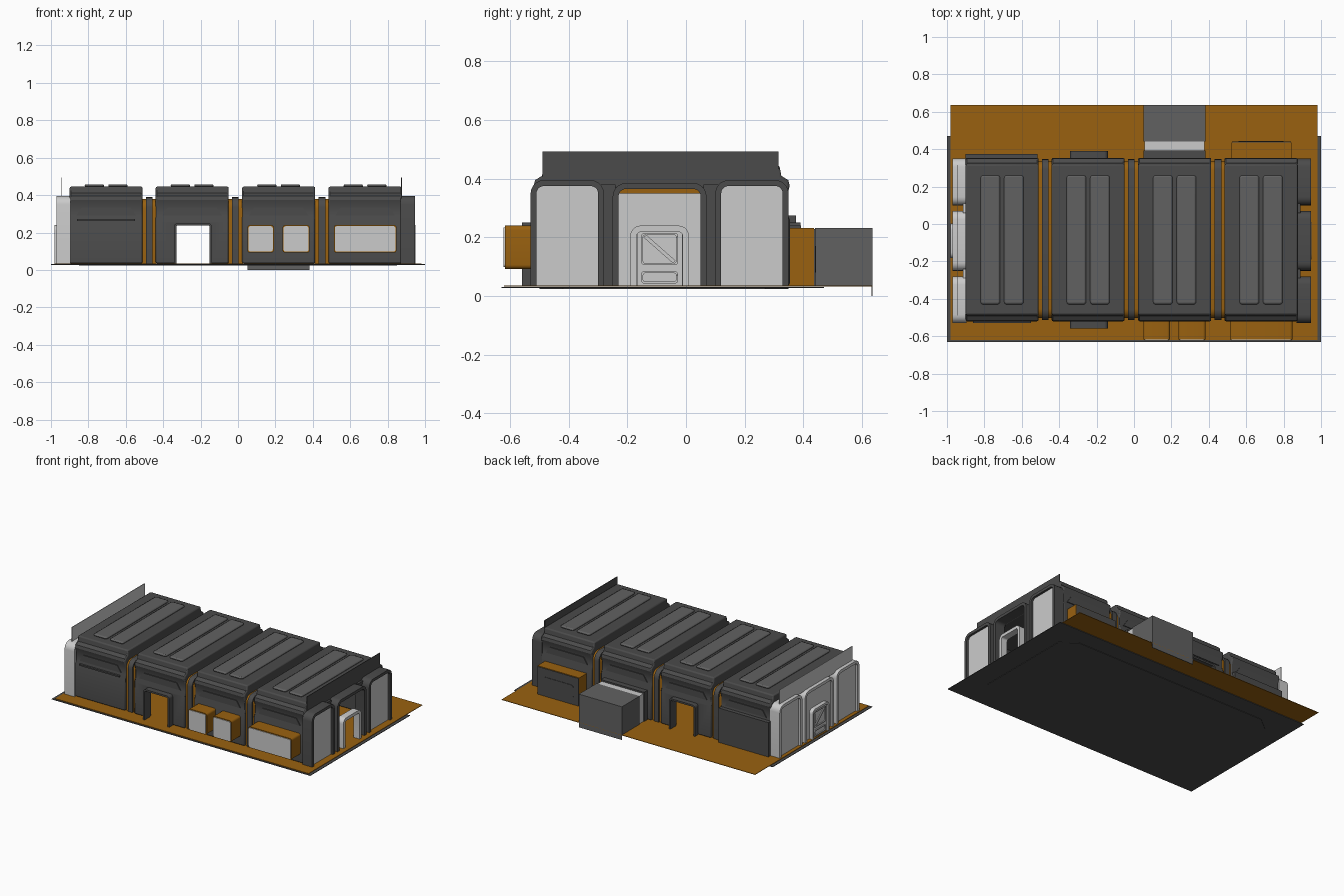
import bpy, bmesh, math

if "Cube" in bpy.data.objects:
    bpy.data.objects.remove(bpy.data.objects["Cube"])

YC = -0.083   # centre line of the building in y
Z0 = 0.035    # floor level


def material(name, rgb):
    m = bpy.data.materials.new(name)
    m.diffuse_color = (*rgb, 1)
    m.use_nodes = True
    m.node_tree.nodes["Principled BSDF"].inputs["Base Color"].default_value = m.diffuse_color
    return m


DARK = material("dark_grey", (0.07, 0.07, 0.07))
MID = material("mid_grey", (0.12, 0.12, 0.12))
ORANGE = material("orange", (0.32, 0.12, 0.005))
LIGHT = None


def prism(name, pts, axis, a, b, mat=None):
    """Extrude a 2D outline along an axis from a to b."""
    put = {'x': lambda p, t: (t, p[0], p[1]),
           'y': lambda p, t: (p[0], t, p[1]),
           'z': lambda p, t: (p[0], p[1], t)}[axis]
    bm = bmesh.new()
    lo = [bm.verts.new(put(p, a)) for p in pts]
    hi = [bm.verts.new(put(p, b)) for p in pts]
    bm.faces.new(lo)
    bm.faces.new(hi[::-1])
    for i in range(len(pts)):
        j = (i + 1) % len(pts)
        bm.faces.new((lo[i], lo[j], hi[j], hi[i]))
    bmesh.ops.recalc_face_normals(bm, faces=bm.faces)
    me = bpy.data.meshes.new(name)
    bm.to_mesh(me)
    bm.free()
    ob = bpy.data.objects.new(name, me)
    bpy.context.collection.objects.link(ob)
    if mat:
        me.materials.append(mat)
    return ob


def box(name, x0, x1, y0, y1, z0, z1, mat=None):
    return prism(name, [(x0, y0), (x1, y0), (x1, y1), (x0, y1)], 'z', z0, z1, mat)


def corner(cx, cy, r, start, n=5):
    """Quarter circle, counter-clockwise from the start angle in degrees."""
    return [(cx + r * math.cos(math.radians(start + 90 * i / n)),
             cy + r * math.sin(math.radians(start + 90 * i / n))) for i in range(n + 1)]


def rounded(u0, u1, v0, v1, r):
    return (corner(u1 - r, v1 - r, r, 0) + corner(u0 + r, v1 - r, r, 90)
            + corner(u0 + r, v0 + r, r, 180) + corner(u1 - r, v0 + r, r, 270))


def hoop(u0, u1, top, r):
    return ([(u1, Z0)] + corner(u1 - r, top - r, r, 0)
            + corner(u0 + r, top - r, r, 90) + [(u0, Z0)])


def arch(name, axis, a, b, u0, u1, top, t, r, mat=None):
    """Upside-down U with rounded shoulders and wall thickness t."""
    inner = hoop(u0 + t, u1 - t, top - t, max(r - t, 0.008))
    return prism(name, hoop(u0, u1, top, r) + inner[::-1], axis, a, b, mat)


def bevel(ob, w):
    m = ob.modifiers.new("bevel", 'BEVEL')
    m.width, m.segments = w, 2
    m.limit_method, m.angle_limit = 'ANGLE', math.radians(50)


# floor plates
box("base_plate", -1, 1, -0.63, 0.47, 0.027, 0.031, DARK)
box("floor_plate", -0.98, 0.98, -0.62, 0.637, 0.0315, Z0, ORANGE)
prism("underside_panel", [(-0.85, -0.42), (-0.75, -0.5), (0.75, -0.5), (0.85, -0.42),
                          (0.85, 0.27), (0.75, 0.35), (-0.75, 0.35), (-0.85, 0.27)],
      'z', 0.024, 0.028, DARK)

# four hollow hull modules
half = [(0.437, Z0), (0.437, 0.26), (0.426, 0.285), (0.426, 0.34),
        (0.437, 0.375), (0.432, 0.395), (0.408, 0.41), (0.402, 0.445)]
half_in = [(0.40, Z0), (0.40, 0.34), (0.37, 0.365)]
outline = ([(YC + y, z) for y, z in half] + [(YC - y, z) for y, z in half[::-1]]
           + [(YC - y, z) for y, z in half_in] + [(YC + y, z) for y, z in half_in[::-1]])
modules = [(-0.90, -0.51), (-0.44, -0.05), (0.022, 0.413), (0.484, 0.875)]
for i, (x0, x1) in enumerate(modules):
    hull = prism(f"hull_module_{i}", outline, 'x', x0, x1, DARK)
    if i == 1:   # doorway through both walls
        cut = box("doorway_cutter", -0.33, -0.152, -0.7, 0.6, 0.0, 0.24)
        cut.hide_render = True
        m = hull.modifiers.new("doorway", 'BOOLEAN')
        m.operation, m.object, m.solver = 'DIFFERENCE', cut, 'EXACT'
        bpy.context.view_layer.objects.active = hull
        bpy.ops.object.modifier_apply(modifier="doorway")
        bpy.data.objects.remove(cut)
    bevel(hull, 0.008)
    xc = (x0 + x1) / 2
    for s in (-1, 1):   # raised roof panels
        c = xc + s * 0.063
        ridge = prism(f"roof_ridge_{i}", rounded(c - 0.052, c + 0.052, -0.43, 0.26, 0.015),
                      'z', 0.44, 0.458, MID)
        bevel(ridge, 0.009)
        # sunken upper wall panel rim
        y = YC + s * 0.427
        rim = prism(f"upper_wall_panel_{i}", [(xc - 0.16, 0.29), (xc + 0.16, 0.29),
                    (xc + 0.13, 0.335), (xc - 0.13, 0.335)], 'y', y - 0.005, y + 0.005, DARK)

# ribs joining the modules
for i in range(3):
    x0, x1 = modules[i][1], modules[i + 1][0]
    xc = (x0 + x1) / 2
    arch(f"joint_seal_{i}", 'x', x0 - 0.005, x1 + 0.005, YC - 0.42, YC + 0.42, 0.38, 0.03, 0.05, ORANGE)
    arch(f"joint_rib_{i}", 'x', xc - 0.018, xc + 0.018, YC - 0.43, YC + 0.43, 0.389, 0.03, 0.055, DARK)

# end bays: three arched frames on each end
bays = [(-0.53, -0.28), (-0.25, 0.07), (0.10, 0.35)]
for i, (y0, y1) in enumerate(bays):
    top = 0.385 if i == 1 else 0.395
    arch(f"right_bay_frame_{i}", 'x', 0.87, 0.945, y0, y1, top, 0.02, 0.045, DARK)
    arch(f"left_bay_frame_{i}", 'x', -0.97, -0.895, y0, y1, top, 0.02, 0.045, LIGHT)
    inset = hoop(y0 + 0.018, y1 - 0.018, top - 0.018, 0.03)
    prism(f"left_bay_panel_{i}", inset, 'x', -0.955, -0.945, LIGHT)
    if i != 1:
        prism(f"right_bay_panel_{i}", inset, 'x', 0.92, 0.93, LIGHT)
for y0, y1 in [(-0.29, -0.24), (0.06, 0.11)]:   # posts between bays
    box("right_bay_post", 0.87, 0.89, y0, y1, Z0, 0.38, DARK)
    box("left_bay_post", -0.915, -0.895, y0, y1, Z0, 0.38, LIGHT)

# upright fins on the roof ends
box("right_roof_fin", 0.872, 0.876, -0.49, 0.315, 0.38, 0.493, DARK)
box("left_roof_fin", -0.945, -0.941, -0.49, 0.315, 0.38, 0.493, LIGHT)

# left end door with frame, braced window and lower panel
prism("left_door", hoop(-0.17, -0.01, 0.23, 0.02), 'x', -0.97, -0.935, LIGHT)
arch("left_door_frame", 'x', -0.982, -0.925, -0.182, 0.002, 0.24, 0.016, 0.03, LIGHT)
for name, z0, z1 in [("window", 0.105, 0.215), ("kick", 0.042, 0.085)]:
    o = rounded(-0.153, -0.027, z0, z1, 0.012)
    n = rounded(-0.146, -0.034, z0 + 0.007, z1 - 0.007, 0.007)
    prism(f"left_door_{name}_rim", o + [o[0], n[0]] + n[:0:-1], 'x', -0.976, -0.929, LIGHT)
prism("left_door_brace", [(-0.145, 0.20), (-0.135, 0.208), (-0.035, 0.12), (-0.045, 0.112)],
      'x', -0.976, -0.929, LIGHT)
# right end door frame
arch("right_door_frame", 'x', 0.90, 0.948, -0.19, 0.01, 0.24, 0.022, 0.035, LIGHT)

# side door frames
arch("front_door_frame", 'y', -0.56, -0.50, -0.342, -0.140, 0.25, 0.012, 0.02, DARK)
arch("back_door_frame", 'y', 0.33, 0.39, -0.342, -0.140, 0.25, 0.012, 0.02, DARK)

# front window boxes
for i, (x0, x1) in enumerate([(0.05, 0.192), (0.238, 0.383), (0.512, 0.848)]):
    prism(f"window_box_{i}", rounded(x0, x1, 0.092, 0.24, 0.015), 'y', -0.618, -0.51, ORANGE)
    prism(f"window_pane_{i}", rounded(x0 + 0.006, x1 - 0.006, 0.098, 0.234, 0.012),
          'y', -0.622, -0.61, LIGHT)

# back storage locker, access box and wall panel
box("back_locker", 0.52, 0.843, 0.34, 0.437, Z0, 0.232, ORANGE)
box("back_locker_front", 0.523, 0.84, 0.43, 0.441, Z0, 0.228, DARK)
prism("back_locker_inset", rounded(0.56, 0.80, 0.08, 0.17, 0.02), 'y', 0.435, 0.444, DARK)
box("access_collar", 0.05, 0.383, 0.34, 0.392, Z0, 0.24, DARK)
box("access_seal", 0.055, 0.378, 0.39, 0.441, Z0, 0.229, LIGHT)
box("access_box", 0.05, 0.383, 0.44, 0.637, Z0, 0.232, MID)
box("access_box_skirt", 0.05, 0.383, 0.633, 0.637, 0.0, 0.05, MID)
box("back_wall_panel", -0.90, -0.515, 0.34, 0.375, Z0, 0.275, DARK)
box("front_wall_strip", -0.86, -0.55, -0.528, -0.51, 0.262, 0.272, DARK)

# smooth the rounded parts, keep edges sharp
for ob in bpy.context.scene.objects:
    ob.select_set(ob.type == 'MESH')
    bpy.context.view_layer.objects.active = ob
bpy.ops.object.shade_smooth_by_angle(angle=math.radians(30))
